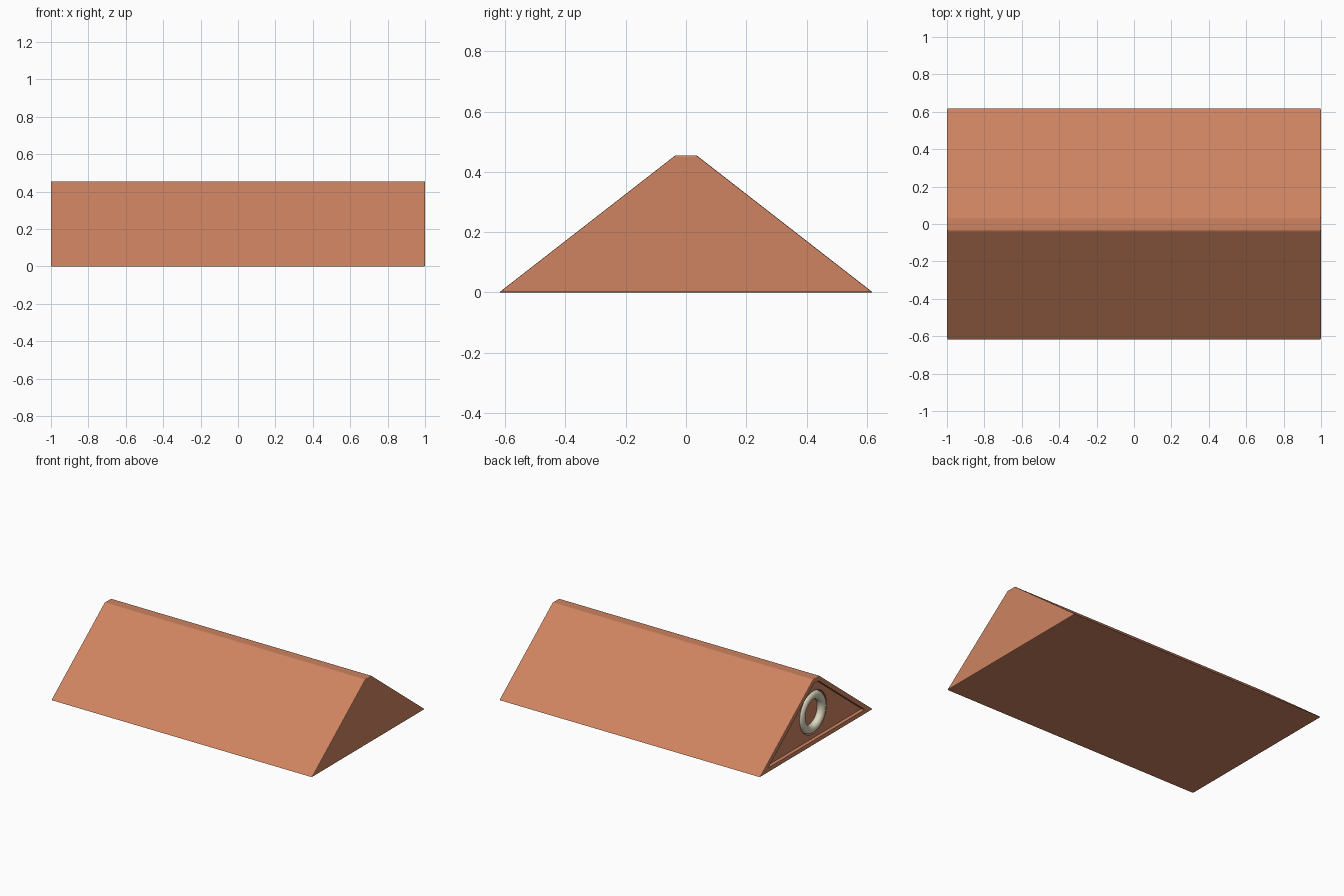
import bpy, bmesh
from math import pi
from mathutils import Vector

if "Cube" in bpy.data.objects:
    bpy.data.objects.remove(bpy.data.objects["Cube"])


def material(name, color):
    m = bpy.data.materials.new(name)
    m.diffuse_color = (*color, 1)
    m.use_nodes = True
    m.node_tree.nodes["Principled BSDF"].inputs["Base Color"].default_value = m.diffuse_color
    return m


copper = material("copper", (0.62, 0.23, 0.12))
cream = material("cream", (0.72, 0.68, 0.52))

# Wedge body: trapezoid profile extruded along x, with softened edges
profile = [(-0.62, 0), (0.62, 0), (0.035, 0.455), (-0.035, 0.455)]
bm = bmesh.new()
start = bm.faces.new([bm.verts.new((-1, y, z)) for y, z in profile])
ext = bmesh.ops.extrude_face_region(bm, geom=[start], use_keep_orig=True)
bmesh.ops.translate(bm, vec=(2, 0, 0),
                    verts=[g for g in ext["geom"] if isinstance(g, bmesh.types.BMVert)])
bmesh.ops.recalc_face_normals(bm, faces=bm.faces)
bmesh.ops.bevel(bm, geom=list(bm.edges), offset=0.005, segments=2,
                profile=0.5, affect='EDGES')

# Recessed panel in the left end, leaving a thin rim
bm.faces.ensure_lookup_table()
panel = max((f for f in bm.faces if f.normal.x < -0.99), key=lambda f: f.calc_area())
bmesh.ops.inset_region(bm, faces=[panel], thickness=0.026, use_even_offset=True)
bmesh.ops.inset_region(bm, faces=[panel], thickness=0.0005, use_even_offset=True)
bmesh.ops.translate(bm, vec=Vector((0.025, 0, 0)), verts=list(panel.verts))
mesh = bpy.data.meshes.new("wedge_body")
bm.to_mesh(mesh)
bm.free()
body = bpy.data.objects.new("wedge_body", mesh)
bpy.context.collection.objects.link(body)
mesh.materials.append(copper)

# Shallow round socket cut into the panel
bpy.ops.mesh.primitive_cylinder_add(vertices=64, radius=0.148, depth=0.1,
                                    location=(-0.99, 0, 0.208), rotation=(0, pi / 2, 0))
cutter = bpy.context.object
cutter.name = "socket_cutter"
cutter.data.materials.append(copper)
cutter.hide_render = True
cutter.display_type = 'WIRE'
cut = body.modifiers.new("socket", 'BOOLEAN')
cut.operation = 'DIFFERENCE'
cut.solver = 'EXACT'
cut.object = cutter

# Pale ring seated in the socket
bpy.ops.mesh.primitive_torus_add(major_radius=0.115, minor_radius=0.029,
                                 major_segments=64, minor_segments=20,
                                 location=(-0.96, 0, 0.208), rotation=(0, pi / 2, 0))
ring = bpy.context.object
ring.name = "socket_ring"
ring.data.materials.append(cream)
bpy.ops.object.shade_smooth()
